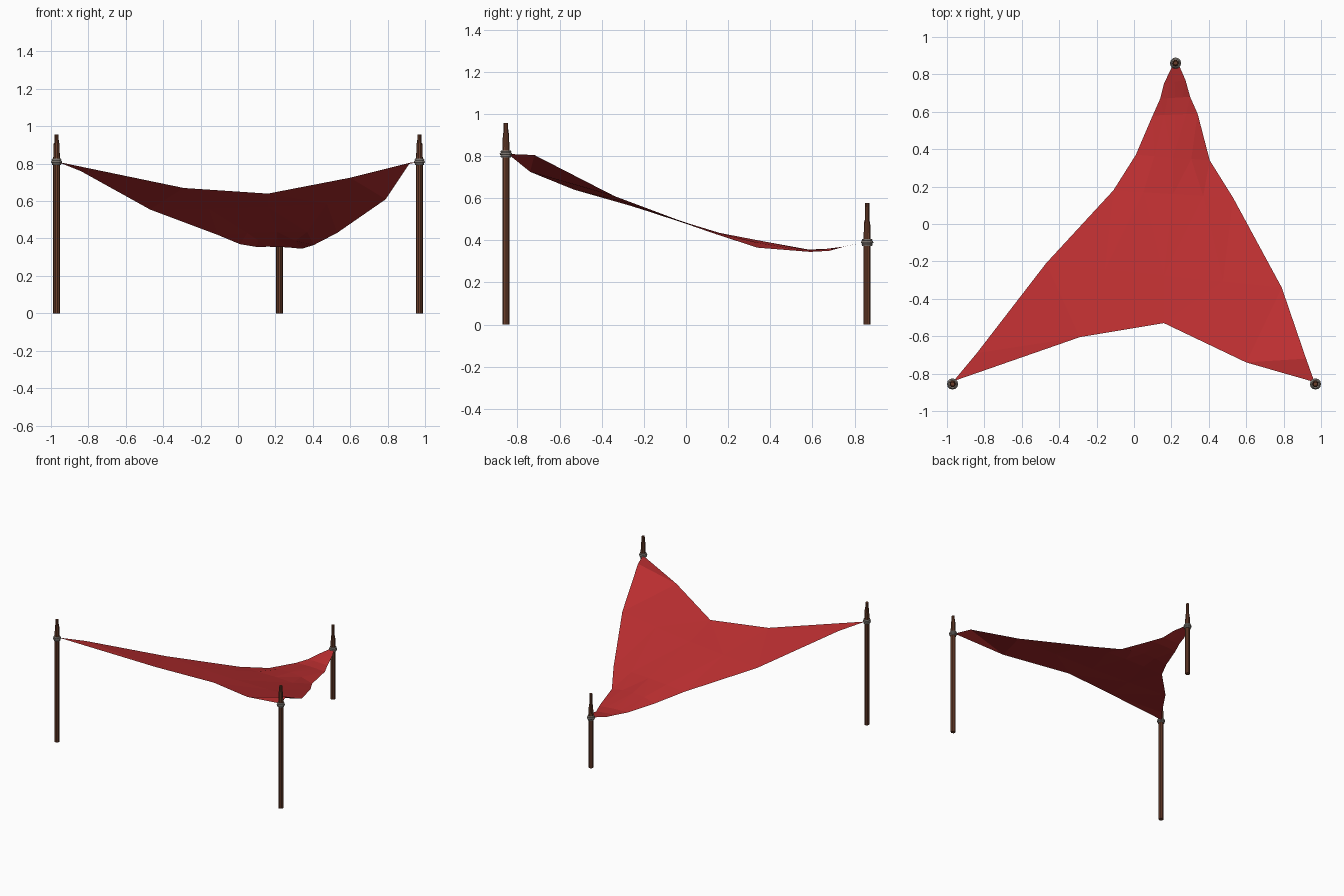
import bpy, bmesh, math
from mathutils import Vector

if "Cube" in bpy.data.objects:
    bpy.data.objects.remove(bpy.data.objects["Cube"])


def material(name, color):
    m = bpy.data.materials.new(name)
    m.diffuse_color = (*color, 1)
    m.use_nodes = True
    m.node_tree.nodes["Principled BSDF"].inputs["Base Color"].default_value = m.diffuse_color
    return m


RED = material("red canvas", (0.50, 0.028, 0.03))
BROWN = material("brown wood", (0.15, 0.05, 0.025))
GREY = material("grey rope", (0.30, 0.27, 0.24))


def finish(name, bm, mat):
    mesh = bpy.data.meshes.new(name)
    bm.to_mesh(mesh)
    bm.free()
    mesh.materials.append(mat)
    obj = bpy.data.objects.new(name, mesh)
    bpy.context.collection.objects.link(obj)
    return obj


def post(name, x, y, tie, top):
    # tapered wooden pole, slimmer above the tie
    profile = [(0, 0.018), (tie + 0.02, 0.018), (tie + 0.10, 0.015),
               (tie + 0.10, 0.012), (top, 0.011)]
    n = 10
    bm = bmesh.new()
    rings = []
    for z, r in profile:
        rings.append([bm.verts.new((x + r * math.cos(2 * math.pi * i / n),
                                    y + r * math.sin(2 * math.pi * i / n), z))
                      for i in range(n)])
    for a, b in zip(rings, rings[1:]):
        for i in range(n):
            j = (i + 1) % n
            bm.faces.new((a[i], a[j], b[j], b[i]))
    bm.faces.new(rings[0][::-1])
    bm.faces.new(rings[-1])
    finish(name, bm, BROWN)
    # stacked rope loops around the pole
    for k, (dz, r) in enumerate([(-0.011, 0.019), (0, 0.023), (0.011, 0.019)]):
        bpy.ops.mesh.primitive_torus_add(location=(x, y, tie + dz), major_radius=r,
                                         minor_radius=0.007, major_segments=12,
                                         minor_segments=6)
        loop = bpy.context.object
        loop.name = f"{name}_rope_{k}"
        loop.data.materials.append(GREY)


post("front_left_post", -0.97, -0.855, 0.81, 0.957)
post("front_right_post", 0.97, -0.855, 0.81, 0.957)
post("back_post", 0.222, 0.86, 0.39, 0.577)

# sail: left edge, right edge and centre lift for each row, back to front
rows = [((0.205, 0.845, 0.39), (0.242, 0.845, 0.39), 0),
        ((0.16, 0.75, 0.37), (0.275, 0.77, 0.375), 0),
        ((0.14, 0.67, 0.36), (0.30, 0.68, 0.35), 0),
        ((0.10, 0.58, 0.355), (0.34, 0.59, 0.345), 0.005),
        ((0.01, 0.37, 0.37), (0.405, 0.34, 0.365), 0.03),
        ((-0.11, 0.18, 0.42), (0.53, 0.14, 0.43), 0.01),
        ((-0.47, -0.21, 0.555), (0.79, -0.34, 0.61), -0.015)]
front = [(-0.84, -0.69, 0.76), (-0.29, -0.605, 0.67), (0.16, -0.53, 0.64),
         (0.60, -0.74, 0.725), (0.92, -0.72, 0.805)]
bm = bmesh.new()
grid = []
for left, right, lift in rows:
    line = []
    for i in range(5):
        p = Vector(left).lerp(Vector(right), i / 4)
        p.z += lift * math.sin(math.pi * i / 4)
        line.append(bm.verts.new(p))
    grid.append(line)
grid.append([bm.verts.new(p) for p in front])
for a, b in zip(grid, grid[1:]):
    for i in range(4):
        bm.faces.new((a[i], b[i], b[i + 1], a[i + 1]))
# pointed front corners reaching the poles
tip_l = bm.verts.new((-0.965, -0.84, 0.81))
tip_r = bm.verts.new((0.965, -0.845, 0.81))
bm.faces.new((grid[-1][0], tip_l, grid[-1][1]))
bm.faces.new((grid[-1][3], tip_r, grid[-1][4]))
bmesh.ops.triangulate(bm, faces=bm.faces[:])
finish("sail", bm, RED)
